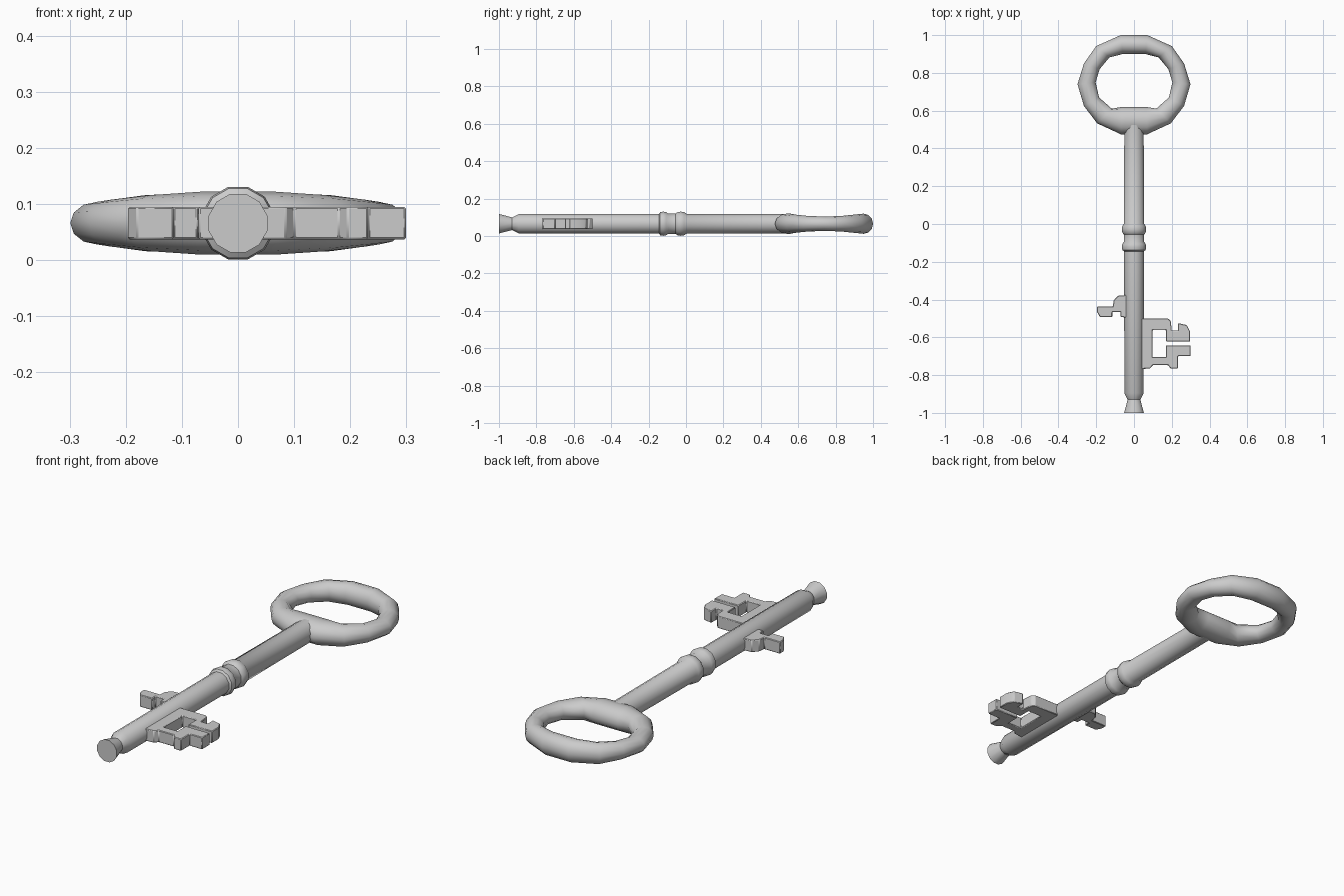
import bpy, bmesh
from math import cos, sin, pi

if "Cube" in bpy.data.objects:
    bpy.data.objects.remove(bpy.data.objects["Cube"])

ZC = 0.066


def finish(name, bm, angle):
    bmesh.ops.recalc_face_normals(bm, faces=bm.faces)
    me = bpy.data.meshes.new(name)
    bm.to_mesh(me)
    bm.free()
    ob = bpy.data.objects.new(name, me)
    bpy.context.collection.objects.link(ob)
    bpy.ops.object.select_all(action='DESELECT')
    ob.select_set(True)
    bpy.context.view_layer.objects.active = ob
    bpy.ops.object.shade_smooth_by_angle(angle=angle)
    return ob


def skin(bm, loops, closed):
    n = len(loops[0])
    for i in range(len(loops) if closed else len(loops) - 1):
        a, b = loops[i], loops[(i + 1) % len(loops)]
        for j in range(n):
            k = (j + 1) % n
            bm.faces.new((a[j], a[k], b[k], b[j]))


# Turned shaft: flared tip, neck, two collars (y, radius)
profile = [(-1, .054), (-.93, .035), (-.895, .053),
           (-.145, .054), (-.138, .064), (-.122, .067), (-.106, .064), (-.095, .056),
           (-.055, .056), (-.046, .064), (-.028, .067), (-.010, .064), (.003, .055),
           (.53, .053)]
bm = bmesh.new()
SIDES = 12
angles = [2 * pi * (j + .5) / SIDES for j in range(SIDES)]
loops = [[bm.verts.new((r * cos(a), y, ZC + r * sin(a))) for a in angles]
         for y, r in profile]
skin(bm, loops, False)
bm.faces.new(loops[0])
bm.faces.new(loops[-1])
finish("shaft", bm, 0.7)

# Oval bow: right half as outer x, outer y, inner x, inner y, half height
half = [(.07, 1.0, .06, .9, .054), (.2, .942, .13, .882, .05), (.265, .85, .182, .82, .042),
        (.299, .74, .203, .75, .038), (.265, .625, .185, .67, .042),
        (.195, .533, .117, .61, .05), (.07, .475, .065, .62, .056)]
stations = half + [(-a, b, -c, d, h) for a, b, c, d, h in reversed(half)]
bm = bmesh.new()
loops = []
for ox, oy, ix, iy, h in stations:
    loop = []
    for j in range(12):
        a = 2 * pi * j / 12
        t = (1 + cos(a)) / 2
        loop.append(bm.verts.new((ix + (ox - ix) * t, iy + (oy - iy) * t, ZC + h * sin(a))))
    loops.append(loop)
skin(bm, loops, True)
finish("bow", bm, 0.9)


# Flat key bits extruded from their outlines
def bit(name, outline):
    bm = bmesh.new()
    f = bm.faces.new([bm.verts.new((x, y, .037)) for x, y in outline])
    top = bmesh.ops.extrude_face_region(bm, geom=[f])
    bmesh.ops.translate(bm, vec=(0, 0, .058),
                        verts=[g for g in top["geom"] if isinstance(g, bmesh.types.BMVert)])
    ob = finish(name, bm, 0.5)
    mod = ob.modifiers.new("edge", 'BEVEL')
    mod.width = .003
    mod.segments = 1


bit("large_bit", [(.03, -.5), (.18, -.5), (.195, -.515), (.2, -.565), (.233, -.565),
                  (.233, -.525), (.28, -.535), (.297, -.57), (.297, -.622), (.17, -.622),
                  (.17, -.562), (.097, -.562), (.097, -.705), (.17, -.705), (.17, -.642),
                  (.299, -.642), (.299, -.7), (.232, -.7), (.232, -.766), (.195, -.766),
                  (.18, -.747), (.1, -.747), (.085, -.765), (.03, -.768)])
bit("small_bit", [(-.03, -.375), (-.085, -.38), (-.108, -.405), (-.112, -.437),
                  (-.196, -.437), (-.196, -.465), (-.18, -.493), (-.115, -.493),
                  (-.115, -.465), (-.072, -.465), (-.07, -.493), (-.03, -.495)])
